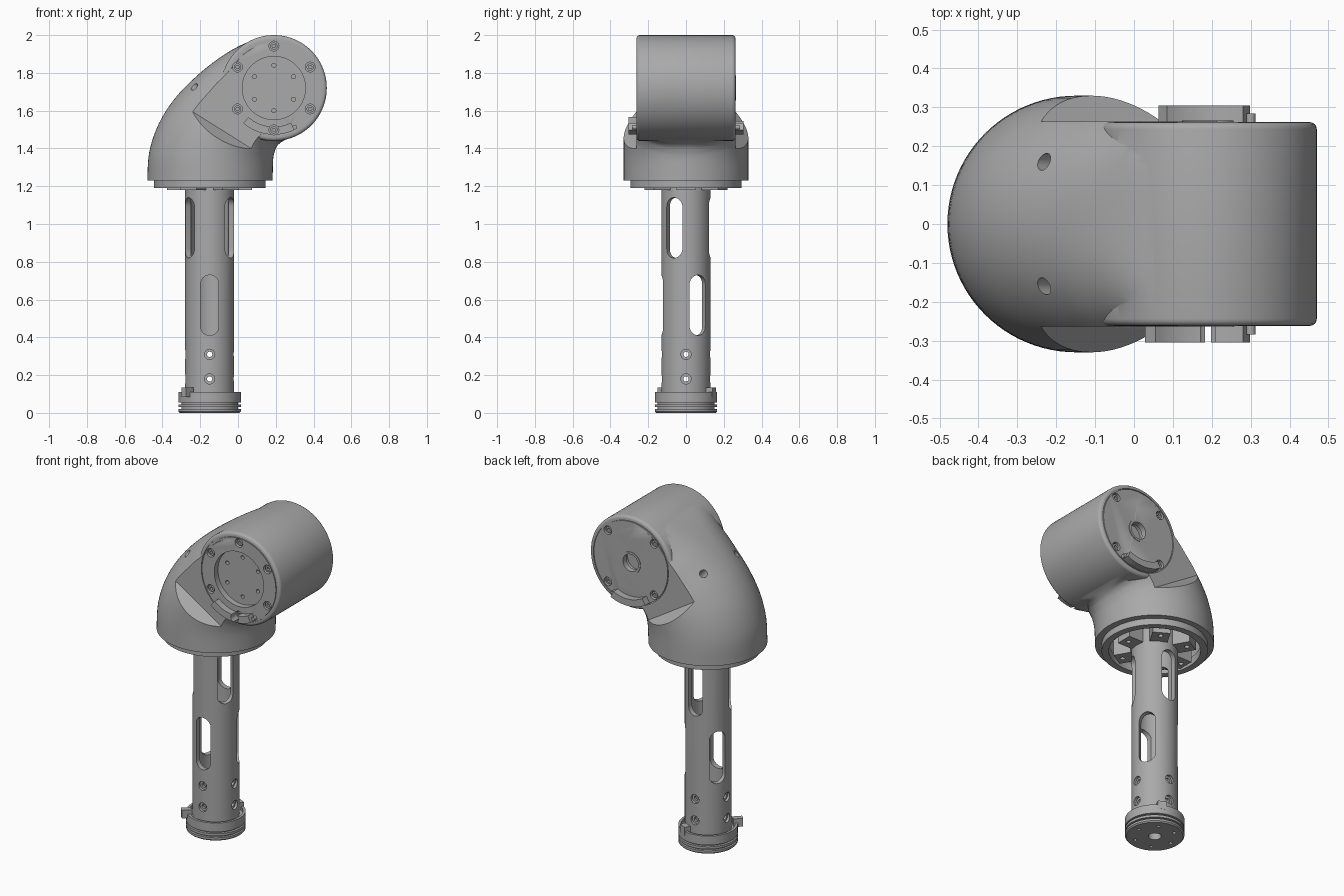
import bpy, bmesh
from math import cos, sin, pi, radians, copysign
from mathutils import Vector as V

if "Cube" in bpy.data.objects:
    bpy.data.objects.remove(bpy.data.objects["Cube"])

GREY = bpy.data.materials.new("satin grey")
GREY.use_nodes = True
GREY.diffuse_color = (0.4, 0.4, 0.4, 1)
for node in GREY.node_tree.nodes:
    if node.type == 'BSDF_PRINCIPLED':
        node.inputs["Base Color"].default_value = (0.4, 0.4, 0.4, 1)

X, Y, Z = V((1, 0, 0)), V((0, 1, 0)), V((0, 0, 1))
POST = V((-0.15, 0, 0))       # axis of the tube
HUB = V((0.19, 0, 1.72))      # centre of the drum
HALF, RAD = 0.262, 0.28       # drum half width and radius


# Helpers: every solid is a skin over a list of loops
def ring(c, axis, r, n=48):
    q = axis.to_track_quat('Z', 'Y')
    return [c + q @ V((r * cos(2 * pi * i / n), r * sin(2 * pi * i / n), 0)) for i in range(n)]


def rod(a, b, r, n=24):
    return [ring(a, b - a, r, n), ring(b, b - a, r, n)]


def turned(c, axis, profile, n=64):
    return [ring(c + axis * h, axis, r, n) for r, h in profile]


def build(name, *solids, closed=False):
    bm = bmesh.new()
    for loops in solids:
        rows = [[bm.verts.new(p) for p in loop] for loop in loops]
        n = len(rows[0])
        pairs = list(zip(rows, rows[1:]))
        if closed:
            pairs.append((rows[-1], rows[0]))
        else:
            bm.faces.new(rows[0])
            bm.faces.new(rows[-1])
        for a, b in pairs:
            for i in range(n):
                j = (i + 1) % n
                bm.faces.new((a[i], a[j], b[j], b[i]))
    bmesh.ops.recalc_face_normals(bm, faces=bm.faces)
    me = bpy.data.meshes.new(name)
    bm.to_mesh(me)
    bm.free()
    me.materials.append(GREY)
    ob = bpy.data.objects.new(name, me)
    bpy.context.scene.collection.objects.link(ob)
    return ob


def combine(ob, tool, op='DIFFERENCE'):
    tool.hide_render = True
    m = ob.modifiers.new("combine", 'BOOLEAN')
    m.object, m.operation, m.solver = tool, op, 'EXACT'
    dg = bpy.context.evaluated_depsgraph_get()
    dg.update()
    me = bpy.data.meshes.new_from_object(ob.evaluated_get(dg))
    ob.modifiers.clear()
    ob.data = me
    bpy.data.objects.remove(tool)


def polar(deg, r):
    return V((r * cos(radians(deg)), r * sin(radians(deg)), 0))


def on_face(side, deg, r, out=0.0):
    p = polar(deg, r)
    return HUB + V((p.x, side * (HALF + out), p.y))


# Elbow housing: outer x, z; inner x, z; half width; squareness
STATIONS = [
    (-0.48, 1.23, 0.183, 1.23, 0.33, 2),
    (-0.47, 1.38, 0.185, 1.31, 0.33, 2),
    (-0.42, 1.53, 0.187, 1.35, 0.33, 2),
    (-0.33, 1.67, 0.193, 1.38, 0.33, 2),
    (-0.20, 1.80, 0.205, 1.41, 0.325, 2.2),
    (-0.06, 1.905, 0.225, 1.43, 0.31, 3),
    (0.07, 1.97, 0.25, 1.445, 0.285, 6),
    (0.19, 1.997, 0.275, 1.455, 0.26, 10),
]


def spline(rows, steps=6):
    out = []
    for i in range(len(rows) - 1):
        p = [rows[max(0, min(len(rows) - 1, i + k))] for k in (-1, 0, 1, 2)]
        for s in range(steps):
            t = s / steps
            out.append([b + 0.5 * t * (c - a + t * (2 * a - 5 * b + 4 * c - d + t * (3 * (b - c) + d - a)))
                        for a, b, c, d in zip(*p)])
    return out + [list(rows[-1])]


def section(x0, z0, x1, z1, hw, power, n=96):
    a, b = V((x0, 0, z0)), V((x1, 0, z1))
    loop = []
    for i in range(n):
        c, s = cos(2 * pi * i / n), sin(2 * pi * i / n)
        u, v = (copysign(abs(w) ** (2 / power), w) for w in (c, s))
        loop.append((a + b) / 2 + (b - a) / 2 * u + Y * (v * hw))
    return loop


housing = build("elbow_housing", [section(*row) for row in spline(STATIONS)])

# Cross drum with rounded rims
rim = [(RAD - 0.018 * (1 - sin(k * pi / 8)), HALF - 0.018 * (1 - cos(k * pi / 8))) for k in range(5)]
drum_profile = [(r, -h) for r, h in rim] + [(r, h) for r, h in reversed(rim)]
combine(housing, build("drum", turned(HUB, Y, drum_profile, 128)), 'UNION')

# Flat side pockets with a sloping ledge
outline = [(-0.6, 1.82), (0.07, 1.4), (0.7, 1.38), (0.7, 2.2), (-0.6, 2.2)]
combine(housing, build("side_pockets", *[
    [[V((x - 0.04 * k, s * (HALF + 0.001 + 0.1 * k), z - 0.06 * k)) for x, z in outline] for k in (0, 1)]
    for s in (-1, 1)]))

# Open underside and the two holes in the back of the elbow
slope = V((-0.67, 0, 0.74))
drills = []
for s in (-1, 1):
    c = V((-0.235, s * 0.16, 1.73))
    drills.append(rod(c - slope * 0.06, c + slope * 0.2, 0.022))
combine(housing, build("underside_cut", rod(POST + Z * 1.1, POST + Z * 1.4, 0.27, 64), *drills))

# Drum face grooves, recesses and bolt holes
for side in (-1, 1):
    groove = [(0.25, 0.256), (0.25, 0.28), (0.255, 0.28), (0.255, 0.256)]
    combine(housing, build("face_groove", turned(HUB, Y * side, groove, 96), closed=True))
front_bolts = [30 + 60 * k for k in range(6)]
back_bolts = [45 + 90 * k for k in range(4)]
bolts = [(-1, a) for a in front_bolts] + [(1, a) for a in back_bolts]
combine(housing, build(
    "face_cuts",
    rod(on_face(-1, 0, 0, -0.035), on_face(-1, 0, 0, 0.1), 0.167, 96),
    rod(on_face(1, 0, 0, -0.06), on_face(1, 0, 0, 0.1), 0.065, 48),
    *[rod(on_face(s, a, 0.222, -0.022), on_face(s, a, 0.222, 0.1), 0.026) for s, a in bolts]))
combine(housing, build("small_holes", *[
    rod(on_face(-1, a, 0.12, -0.06), on_face(-1, a, 0.12, 0.1), 0.011, 16) for a in front_bolts]))

# Bolt heads and the bearing ring
head = [(0.019, -0.03), (0.019, -0.008), (0.009, -0.008), (0.009, -0.03)]
build("bolt_heads", *[turned(on_face(s, a, 0.222), Y * s, head, 24) for s, a in bolts], closed=True)
bearing = [(0.066, -0.03), (0.066, 0.004), (0.052, 0.004), (0.052, -0.03)]
build("bearing_ring", turned(on_face(1, 0, 0), Y, bearing, 48), closed=True)

# Crescent clips at the bottom of both drum faces
for side, start, name in ((-1, 229, "front_clip"), (1, 239, "back_clip")):
    steps = [start + (296 - start) * k / 16 for k in range(17)]
    clip = build(name, [[on_face(side, a, 0.247, out) for a in steps] +
                        [on_face(side, a, 0.205, out) for a in reversed(steps)] for out in (-0.004, 0.043)])
    if side < 0:
        combine(clip, build("clip_hole", rod(on_face(-1, 270, 0.222, -0.05), on_face(-1, 270, 0.222, 0.1), 0.026)))
    build(name + "_stop", rod(on_face(side, 298, 0.235, -0.01), on_face(side, 298, 0.235, 0.022), 0.012, 16))

# Collar under the housing and brackets inside it
collar = [(0.295, 1.19), (0.295, 1.24), (0.255, 1.24), (0.255, 1.19)]
build("collar", turned(POST, Z, collar, 96), closed=True)


def block(deg, r0, r1, width, z0, z1):
    d = polar(deg, 1)
    t = d.cross(Z) * (width / 2)
    return [[POST + d * r0 - t + Z * z, POST + d * r1 - t + Z * z,
             POST + d * r1 + t + Z * z, POST + d * r0 + t + Z * z] for z in (z0, z1)]


brackets = build("inner_brackets", *[block(60 * k, 0.125, 0.225, 0.1, 1.18, 1.41) for k in range(6)])
combine(brackets, build("bracket_holes", *[
    rod(POST + polar(60 * k, 0.19) + Z, POST + polar(60 * k, 0.19) + Z * 1.25, 0.014, 16) for k in range(6)]))

# Hollow tube with staggered slots and screw holes
wall = [(0.13, 0.08), (0.13, 1.41), (0.1, 1.41), (0.1, 0.08)]
tube = build("tube", turned(POST, Z, wall, 96), closed=True)


def slot(deg, z0, z1, w=0.048):
    d = polar(deg, 1)
    t = d.cross(Z)
    arc = [(w * cos(pi * k / 12), w * sin(pi * k / 12)) for k in range(13)]
    shape = [(u, z1 - w + v) for u, v in arc] + [(-u, z0 + w - v) for u, v in arc]
    return [[POST + d * r + t * u + Z * z for u, z in shape] for r in (0.06, 0.2)]


slots = [slot(a, 0.82, 1.14) for a in (-30, 90, 210)] + [slot(a, 0.41, 0.73) for a in (-90, 30, 150)]
combine(tube, build("slot_cuts", *slots))
for name, r, start in (("screw_holes", 0.014, 0.06), ("screw_seats", 0.027, 0.114)):
    combine(tube, build(name, *[rod(POST + polar(a, start) + Z * z, POST + polar(a, 0.2) + Z * z, r)
                                for a in (0, 90, 180, 270) for z in (0.18, 0.31)]))

# Grooved foot with a central bore and bolt circle
low, high = 0.15, 0.165
foot = build("foot", turned(POST, Z, [
    (0.158, 0), (high, 0.007), (high, 0.02), (low, 0.02), (low, 0.03), (high, 0.03), (high, 0.045),
    (low, 0.045), (low, 0.055), (high, 0.055), (high, 0.11), (low, 0.11), (low, 0.09), (0.12, 0.09)], 96))
combine(foot, build("foot_holes", rod(POST - Z * 0.1, POST + Z * 0.06, 0.036), *[
    rod(POST + polar(60 * k, 0.115) - Z * 0.1, POST + polar(60 * k, 0.115) + Z * 0.03, 0.01, 16) for k in range(6)]))
build("foot_tabs", block(225, 0.14, 0.195, 0.035, 0.085, 0.135), block(65, 0.125, 0.165, 0.05, 0.085, 0.135))

# Smooth shading with sharp edges kept
bpy.ops.object.select_all(action='DESELECT')
for ob in bpy.context.scene.objects:
    if ob.type == 'MESH':
        ob.select_set(True)
        bpy.context.view_layer.objects.active = ob
bpy.ops.object.shade_smooth_by_angle(angle=radians(30))
